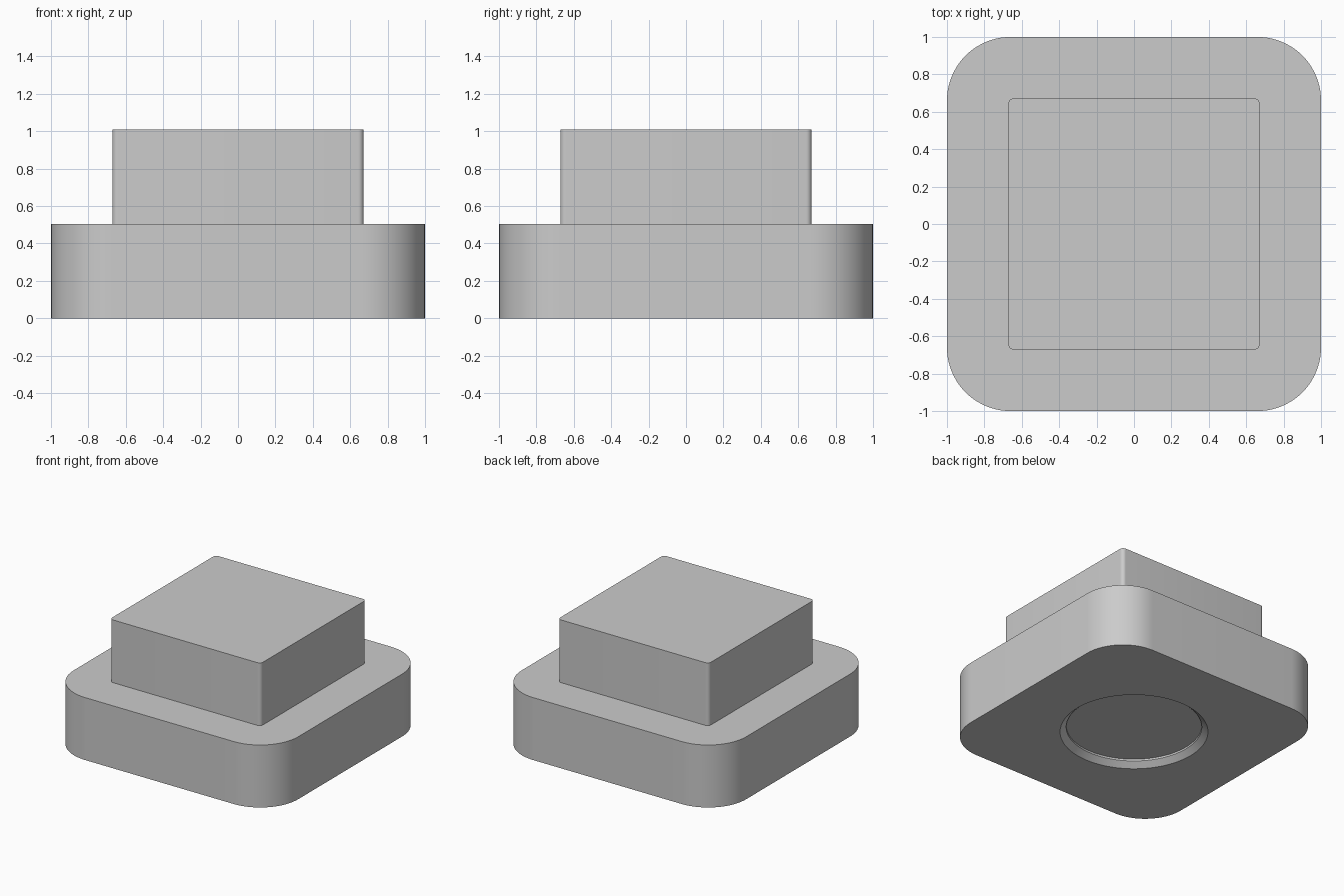
import bpy, bmesh, math

cube = bpy.data.objects.get("Cube")
if cube:
    bpy.data.objects.remove(cube, do_unlink=True)

GREY = (0.6, 0.6, 0.6, 1.0)
mat = bpy.data.materials.new("light grey")
mat.use_nodes = True
mat.diffuse_color = GREY
mat.node_tree.nodes["Principled BSDF"].inputs["Base Color"].default_value = GREY


def add_object(name, bm):
    bmesh.ops.recalc_face_normals(bm, faces=bm.faces)
    mesh = bpy.data.meshes.new(name)
    bm.to_mesh(mesh)
    bm.free()
    mesh.materials.append(mat)
    obj = bpy.data.objects.new(name, mesh)
    bpy.context.collection.objects.link(obj)
    return obj


def rounded_block(name, half, radius, bottom, top, segments):
    """Square block with rounded vertical edges and crisp top and bottom."""
    bm = bmesh.new()
    bmesh.ops.create_cube(bm, size=2)
    for v in bm.verts:
        v.co = (v.co.x * half, v.co.y * half, top if v.co.z > 0 else bottom)
    uprights = [e for e in bm.edges
                if abs(e.verts[0].co.z - e.verts[1].co.z) > 0.1]
    bmesh.ops.bevel(bm, geom=uprights, offset=radius, segments=segments,
                    profile=0.5, affect='EDGES')
    return add_object(name, bm)


def turned(name, profile, steps):
    """Solid turned around the z axis from (radius, height) points."""
    bm = bmesh.new()
    verts = [bm.verts.new((r, 0, z)) for r, z in profile]
    edges = [bm.edges.new(pair) for pair in zip(verts, verts[1:])]
    bmesh.ops.spin(bm, geom=verts + edges, cent=(0, 0, 0), axis=(0, 0, 1),
                   angle=math.tau, steps=steps)
    bmesh.ops.remove_doubles(bm, verts=bm.verts, dist=0.0005)
    return add_object(name, bm)


def finish(obj):
    bpy.ops.object.select_all(action='DESELECT')
    obj.select_set(True)
    bpy.context.view_layer.objects.active = obj
    for mod in list(obj.modifiers):
        bpy.ops.object.modifier_apply(modifier=mod.name)
    bpy.ops.object.shade_smooth_by_angle(angle=math.radians(30))


# Wide base and square upper block
base = rounded_block("base", 1.0, 0.34, 0.0, 0.503, 20)
upper_block = rounded_block("upper_block", 0.672, 0.03, 0.49, 1.008, 8)

# Shallow chamfered round recess under the base
cutter = turned("recess_cutter", [(0, -0.05), (0.596, -0.05), (0.495, 0.04),
                                  (0.495, 0.055), (0, 0.055)], 96)
cutter.hide_render = True
recess = base.modifiers.new("recess", 'BOOLEAN')
recess.operation = 'DIFFERENCE'
recess.solver = 'EXACT'
recess.object = cutter

finish(base)
finish(upper_block)
bpy.data.objects.remove(cutter, do_unlink=True)
